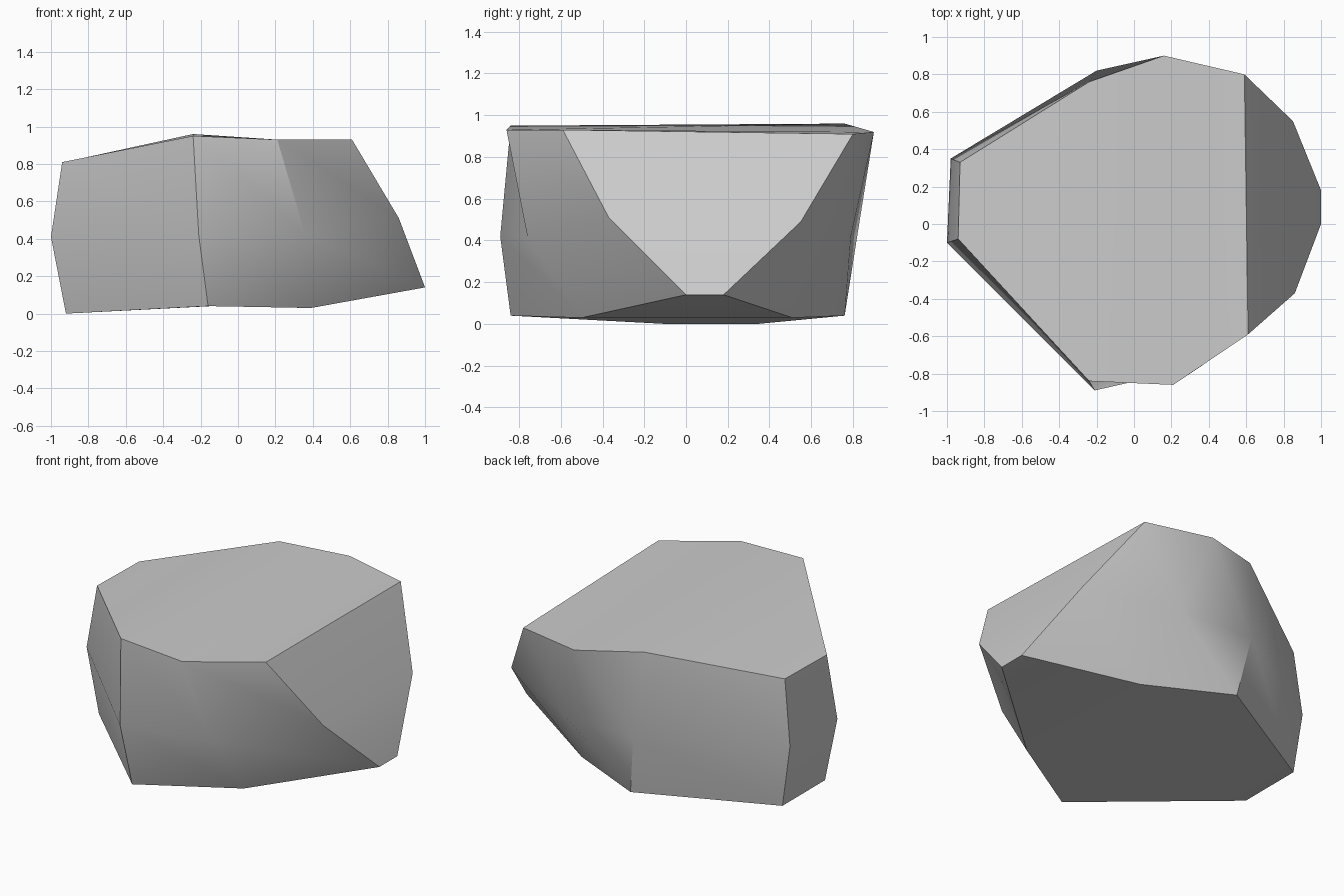
import bpy
import bmesh
from math import radians

default_cube = bpy.data.objects.get("Cube")
if default_cube:
    bpy.data.objects.remove(default_cube, do_unlink=True)

# Upright ribs around the boulder, each listed as top, waist and base
RIBS = [
    ((.61, -.59, .93), (.86, -.37, .51), (1, 0, .14)),
    ((.59, .8, .91), (.85, .55, .49), (1, .18, .14)),
    ((.16, .9, .92), (.3, .79, .42), (.38, .51, .03)),
    ((-.24, .76, .96), (-.2, .82, .42), (-.14, .76, .04)),
    ((-.93, .33, .81), (-.98, .35, .4), (-.92, .34, 0)),
    ((-.94, -.08, .81), (-1, -.1, .41), (-.92, -.09, 0)),
    ((-.24, -.84, .95), (-.21, -.89, .42), (-.16, -.84, .04)),
    ((.21, -.86, .93), (.36, -.76, .42), (.39, -.5, .03)),
]


def flat_material(name, colour):
    material = bpy.data.materials.new(name)
    material.use_nodes = True
    material.diffuse_color = colour
    shader = next(node for node in material.node_tree.nodes
                  if node.type == "BSDF_PRINCIPLED")
    shader.inputs["Base Color"].default_value = colour
    return material


def bridge_ribs(bm, left, right):
    """Join neighbouring ribs with one face per level."""
    for level in range(len(left) - 1):
        bm.faces.new((left[level], left[level + 1],
                      right[level + 1], right[level]))


def cap_ring(bm, ring):
    """Close a ring with strips running across from side to side."""
    count = len(ring)
    for i in range(1, count // 2):
        bm.faces.new((ring[1 - i], ring[i], ring[i + 1], ring[-i]))


# Boulder body
bm = bmesh.new()
ribs = [[bm.verts.new(point) for point in rib] for rib in RIBS]
for index, rib in enumerate(ribs):
    bridge_ribs(bm, rib, ribs[(index + 1) % len(ribs)])

# Gently bent top and underside
cap_ring(bm, [rib[0] for rib in ribs])
cap_ring(bm, [rib[-1] for rib in ribs])
bmesh.ops.recalc_face_normals(bm, faces=bm.faces)

mesh = bpy.data.meshes.new("boulder")
bm.to_mesh(mesh)
bm.free()
mesh.materials.append(flat_material("stone_grey", (.6, .6, .6, 1)))

boulder = bpy.data.objects.new("boulder", mesh)
bpy.context.collection.objects.link(boulder)

# Soft shading over shallow bends, crisp edges elsewhere
bpy.ops.object.select_all(action="DESELECT")
boulder.select_set(True)
bpy.context.view_layer.objects.active = boulder
bpy.ops.object.shade_smooth_by_angle(angle=radians(30))
